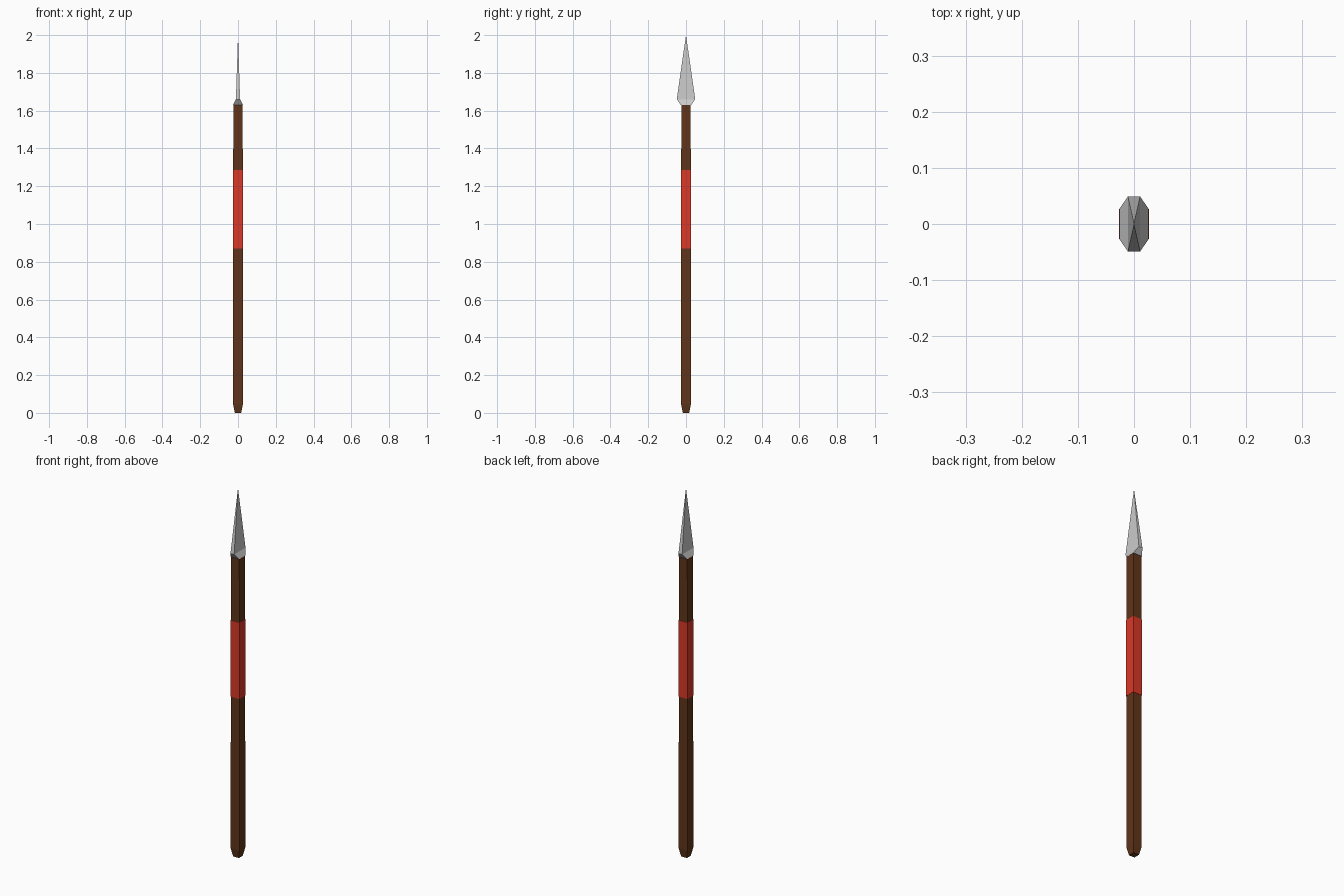
import bpy, bmesh

if "Cube" in bpy.data.objects:
    bpy.data.objects.remove(bpy.data.objects["Cube"])


def loft(name, sections, color=None):
    """Stack rectangles (z, half_x, half_y); zero size collapses to a point."""
    bm = bmesh.new()
    rings = []
    for z, hx, hy in sections:
        if hx == 0:
            rings.append([bm.verts.new((0, 0, z))] * 4)
        else:
            rings.append([bm.verts.new((sx * hx, sy * hy, z))
                          for sx, sy in ((-1, -1), (1, -1), (1, 1), (-1, 1))])
    for lo, hi in zip(rings, rings[1:]):
        for i in range(4):
            j = (i + 1) % 4
            bm.faces.new(dict.fromkeys((lo[i], lo[j], hi[j], hi[i])))
    for ring in (rings[0], rings[-1]):
        if len(set(ring)) == 4:
            bm.faces.new(ring)
    bmesh.ops.recalc_face_normals(bm, faces=bm.faces)
    mesh = bpy.data.meshes.new(name)
    bm.to_mesh(mesh)
    bm.free()
    obj = bpy.data.objects.new(name, mesh)
    bpy.context.collection.objects.link(obj)
    if color:
        mat = bpy.data.materials.new(name + "_color")
        mat.diffuse_color = (*color, 1)
        mat.use_nodes = True
        mat.node_tree.nodes["Principled BSDF"].inputs["Base Color"].default_value = mat.diffuse_color
        mesh.materials.append(mat)
    return obj


# Square wooden shaft with a tapered butt
loft("shaft", [(0, 0.017, 0.017), (0.045, 0.026, 0.026), (1.63, 0.025, 0.025)],
     (0.12, 0.035, 0.01))

# Red grip wrapped around the shaft
loft("grip_wrap", [(0.87, 0.027, 0.027), (1.285, 0.027, 0.027)], (0.7, 0.04, 0.02))

# Flared, flattened blade tapering to a point
loft("spear_head", [(1.63, 0.026, 0.027), (1.66, 0.011, 0.049), (2.0, 0, 0)])
